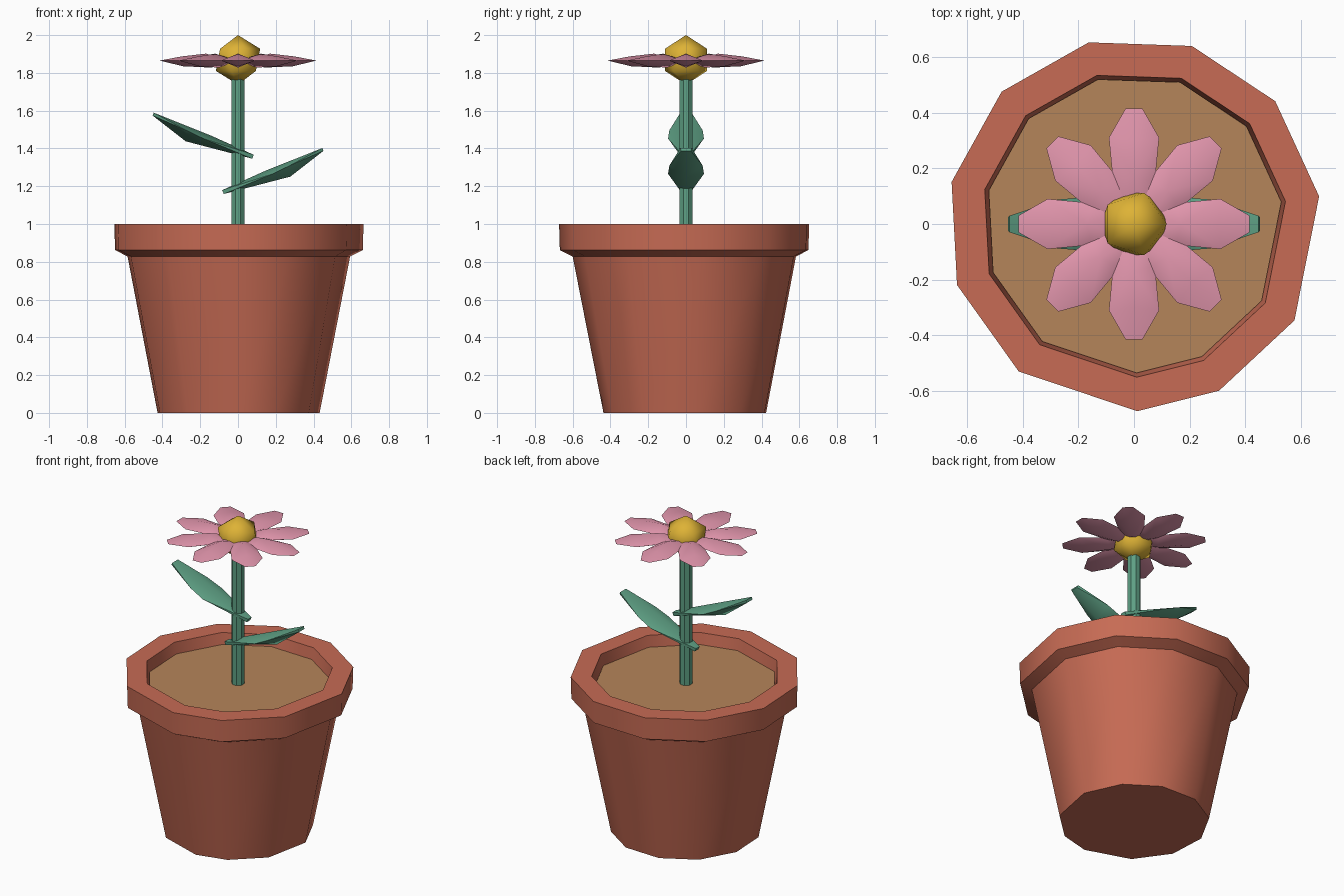
import bpy, bmesh, math
from mathutils import Matrix, Vector

if "Cube" in bpy.data.objects:
    bpy.data.objects.remove(bpy.data.objects["Cube"])


def material(name, srgb):
    m = bpy.data.materials.new(name)
    lin = [c / 12.92 if c <= 0.04045 else ((c + 0.055) / 1.055) ** 2.4 for c in srgb]
    m.diffuse_color = (*lin, 1.0)
    m.use_nodes = True
    m.node_tree.nodes["Principled BSDF"].inputs["Base Color"].default_value = m.diffuse_color
    return m


TERRACOTTA = material("terracotta", (0.78, 0.42, 0.33))
SOIL = material("soil brown", (0.71, 0.52, 0.35))
GREEN = material("leaf green", (0.37, 0.63, 0.52))
PINK = material("petal pink", (0.89, 0.59, 0.68))
YELLOW = material("flower yellow", (0.87, 0.70, 0.21))


def finish(name, bm, mat, matrix=Matrix(), angle=40):
    bmesh.ops.recalc_face_normals(bm, faces=bm.faces)
    mesh = bpy.data.meshes.new(name)
    bm.to_mesh(mesh)
    bm.free()
    mesh.transform(matrix)
    mesh.materials.append(mat)
    ob = bpy.data.objects.new(name, mesh)
    bpy.context.collection.objects.link(ob)
    bpy.ops.object.select_all(action='DESELECT')
    bpy.context.view_layer.objects.active = ob
    ob.select_set(True)
    bpy.ops.object.shade_smooth_by_angle(angle=math.radians(angle))
    return ob


def lathe(name, profile, angles, mat):
    """Loft rings of (radius, z) around z; both ends are capped."""
    bm = bmesh.new()
    n = len(angles)
    rings = [[bm.verts.new((r * math.cos(math.radians(a)), r * math.sin(math.radians(a)), z))
              for a in angles] for r, z in profile]
    for lo, hi in zip(rings, rings[1:]):
        for i in range(n):
            j = (i + 1) % n
            bm.faces.new((lo[i], lo[j], hi[j], hi[i]))
    bm.faces.new(rings[0])
    bm.faces.new(rings[-1])
    return finish(name, bm, mat)


def hull(name, half_outline, ridge, mat, matrix):
    """Thin faceted blade: outline (x, half width, z) mirrored in y, plus ridge points (x, z)."""
    bm = bmesh.new()
    for x, w, z in half_outline:
        for s in (-1, 1):
            bm.verts.new((x, s * w, z))
    for x, z in ridge:
        bm.verts.new((x, 0, z))
    res = bmesh.ops.convex_hull(bm, input=bm.verts)
    loose = [v for v in bm.verts if not v.link_faces]
    bmesh.ops.delete(bm, geom=loose, context='VERTS')
    return finish(name, bm, mat, matrix)


# Pot with uneven, hand-cut sides: tapered body, rim and inner wall
POT_ANGLES = [8.5, 41, 72, 104, 135, 167, 199, 232, 271, 297, 329]
lathe("pot", [(0.437, 0), (0.60, 0.828), (0.668, 0.862), (0.672, 1.0),
              (0.55, 1.0), (0.525, 0.86)], POT_ANGLES, TERRACOTTA)

# Soil
lathe("soil", [(0.525, 0.87), (0.535, 0.93)], POT_ANGLES, SOIL)

# Stem
lathe("stem", [(0.038, 0.90), (0.038, 1.80)], [i * 45 + 22.5 for i in range(8)], GREEN)

# Leaves, one each side, the left one higher
LEAF = [(0, 0.018, 0.01), (0, 0.018, -0.012), (0.12, 0.03, -0.02), (0.28, 0.095, -0.015),
        (0.38, 0.088, -0.01), (0.575, 0.03, 0.008), (0.575, 0.025, -0.008)]
for name, side, z in (("right_leaf", 1, 1.17), ("left_leaf", -1, 1.357)):
    m = (Matrix.Translation((-0.08 * side, 0, z)) @ Matrix.Rotation(0 if side > 0 else math.pi, 4, 'Z')
         @ Matrix.Rotation(math.radians(-23), 4, 'Y'))
    hull(name, LEAF, [(0.36, -0.065), (0.25, 0.015)], GREEN, m)

# Eight petals in a flat ring
PETAL = [(0.05, 0.04, 0), (0.15, 0.075, 0), (0.31, 0.09, 0), (0.415, 0.03, 0)]
for i in range(8):
    m = Matrix.Translation((0, 0, 1.865)) @ Matrix.Rotation(i * math.pi / 4, 4, 'Z')
    hull(f"petal_{i + 1}", PETAL, [(0.17, 0.037), (0.30, 0.022), (0.14, -0.037), (0.29, -0.03)], PINK, m)

# Flower centre
bm = bmesh.new()
bmesh.ops.create_icosphere(bm, subdivisions=1, radius=0.131)
finish("flower_centre", bm, YELLOW, Matrix.Translation((0, 0, 1.869)), 45)
